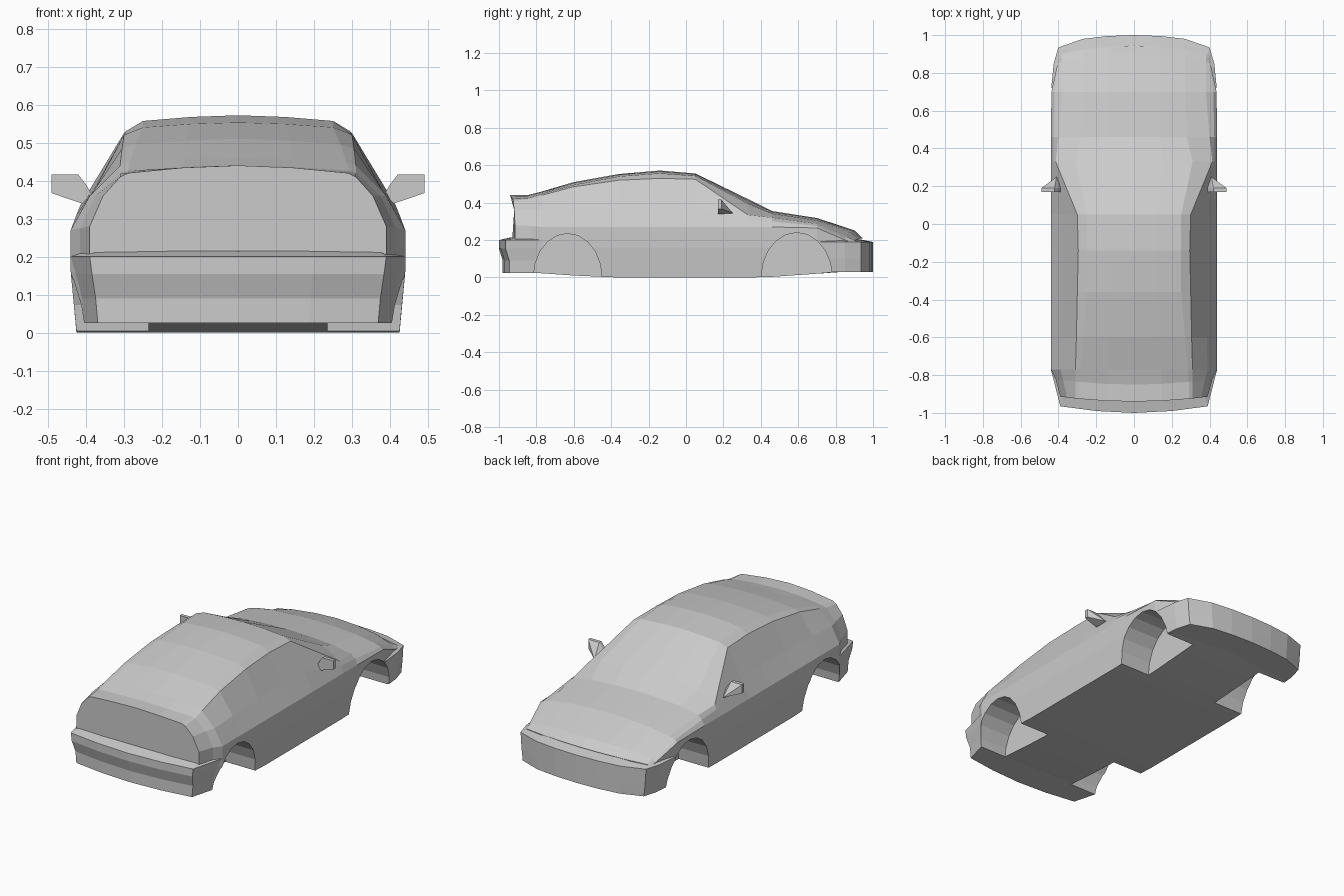
import bpy, bmesh, math

old = bpy.data.objects.get("Cube")
if old:
    bpy.data.objects.remove(old)

grey = bpy.data.materials.new("body_grey")
grey.use_nodes = True
grey.diffuse_color = (0.6, 0.6, 0.6, 1)
grey.node_tree.nodes["Principled BSDF"].inputs["Base Color"].default_value = (0.6, 0.6, 0.6, 1)


def loft(name, rings, tip=None):
    """Skin closed rings of points, capping the ends or closing on a tip."""
    bm = bmesh.new()
    loops = [[bm.verts.new(p) for p in ring] for ring in rings]
    n = len(loops[0])
    for a, b in zip(loops, loops[1:]):
        for i in range(n):
            j = (i + 1) % n
            bm.faces.new((a[i], a[j], b[j], b[i]))
    bm.faces.new(loops[0])
    if tip:
        apex = bm.verts.new(tip)
        for i in range(n):
            bm.faces.new((loops[-1][i], loops[-1][(i + 1) % n], apex))
    else:
        bm.faces.new(loops[-1])
    bmesh.ops.recalc_face_normals(bm, faces=bm.faces)
    mesh = bpy.data.meshes.new(name)
    bm.to_mesh(mesh)
    bm.free()
    mesh.materials.append(grey)
    obj = bpy.data.objects.new(name, mesh)
    bpy.context.collection.objects.link(obj)
    return obj


def body_ring(y, shoulder, waist, rail, roof, top):
    """One cross-section, from the sill up to the roof centre, mirrored."""
    floor = max(0, (abs(y + 0.02) - 0.43) * 0.07)
    w = shoulder[0]
    half = [(w - 0.015, floor), (w, 0.16), shoulder, waist, rail, roof,
            (roof[0] / 2, top - (top - roof[1]) * 0.3)]
    loop = [(0, floor)] + half + [(0, top)] + [(-x, z) for x, z in reversed(half)]
    # Ends curve back towards the corners
    bow = -0.3 if y > 0.8 else 0.17 if y < -0.8 else 0
    return [(x, y + bow * x * x, z) for x, z in loop]


# Body shell: y, shoulder, waist, roof rail, roof corner, centre height
stations = [
    (-0.94, (.39, .28), (.355, .36), (.31, .41), (.29, .42), .44),
    (-0.85, (.415, .275), (.375, .36), (.31, .42), (.29, .426), .44),
    (-0.77, (.44, .27), (.39, .36), (.31, .44), (.285, .448), .46),
    (-0.60, (.44, .27), (.385, .365), (.305, .485), (.27, .495), .51),
    (-0.36, (.44, .27), (.38, .37), (.30, .52), (.25, .54), .553),
    (-0.14, (.44, .27), (.38, .375), (.295, .53), (.25, .557), .572),
    (0.05, (.44, .27), (.385, .37), (.30, .525), (.25, .543), .556),
    (0.33, (.44, .27), (.425, .31), (.415, .335), (.31, .395), .42),
    (0.46, (.44, .27), (.425, .30), (.40, .32), (.28, .342), .355),
    (0.70, (.437, .265), (.42, .275), (.38, .287), (.27, .305), .318),
    (0.90, (.405, .20), (.40, .205), (.38, .217), (.27, .24), .252),
    (0.945, (.40, .19), (.395, .195), (.385, .20), (.27, .205), .21),
]
body = loft("body_shell", [body_ring(*s) for s in stations])


def bumper(name, outline, levels):
    """Stack the plan outline at levels of (height, width scale, inset)."""
    sign = math.copysign(1, outline[0][1])
    full = outline + [(-x, y) for x, y in reversed(outline[:-1])]
    last = len(full) - 1
    return loft(name, [[(x * s, y - sign * (inset if 0 < i < last else 0), z)
                        for i, (x, y) in enumerate(full)] for z, s, inset in levels])


rear = bumper("rear_bumper",
              [(.44, -.77), (.39, -.965), (.2, -.99), (0, -1)],
              [(.025, .945, .02), (.09, .96, .02), (.155, .985, 0),
               (.2, 1, 0), (.215, .95, .065)])
front = bumper("front_bumper",
               [(.438, .72), (.425, .85), (.40, .935), (.27, .98), (.14, .995), (0, 1)],
               [(.03, .965, 0), (.1, .985, 0), (.19, 1, 0), (.202, .95, .06)])

# Wheel arches: blind elliptical pockets
cutters = []
for y, half_len, height in ((-.633, .183, .235), (.592, .19, .24)):
    for side in (-1, 1):
        def arch(x):
            return [(side * x, y + half_len * math.cos(i * math.tau / 20),
                     height * math.sin(i * math.tau / 20)) for i in range(20)]
        cutters.append(loft("arch_cutter", [arch(.235), arch(.6)]))

for part in (body, rear, front):
    bpy.context.view_layer.objects.active = part
    for cutter in cutters:
        mod = part.modifiers.new("arch", "BOOLEAN")
        mod.operation = "DIFFERENCE"
        mod.solver = "EXACT"
        mod.object = cutter
        bpy.ops.object.modifier_apply(modifier=mod.name)
for cutter in cutters:
    bpy.data.objects.remove(cutter)

# Door mirrors: flat glass face tapering forward to a point
glass = [(.42, .416), (.49, .416), (.49, .367), (.41, .34), (.385, .365), (.40, .39)]
for label, side in (("left_mirror", 1), ("right_mirror", -1)):
    rings = [[(side * x, y, z) for x, z in glass] for y in (.17, .19)]
    loft(label, rings, tip=(side * .41, .25, .343))
